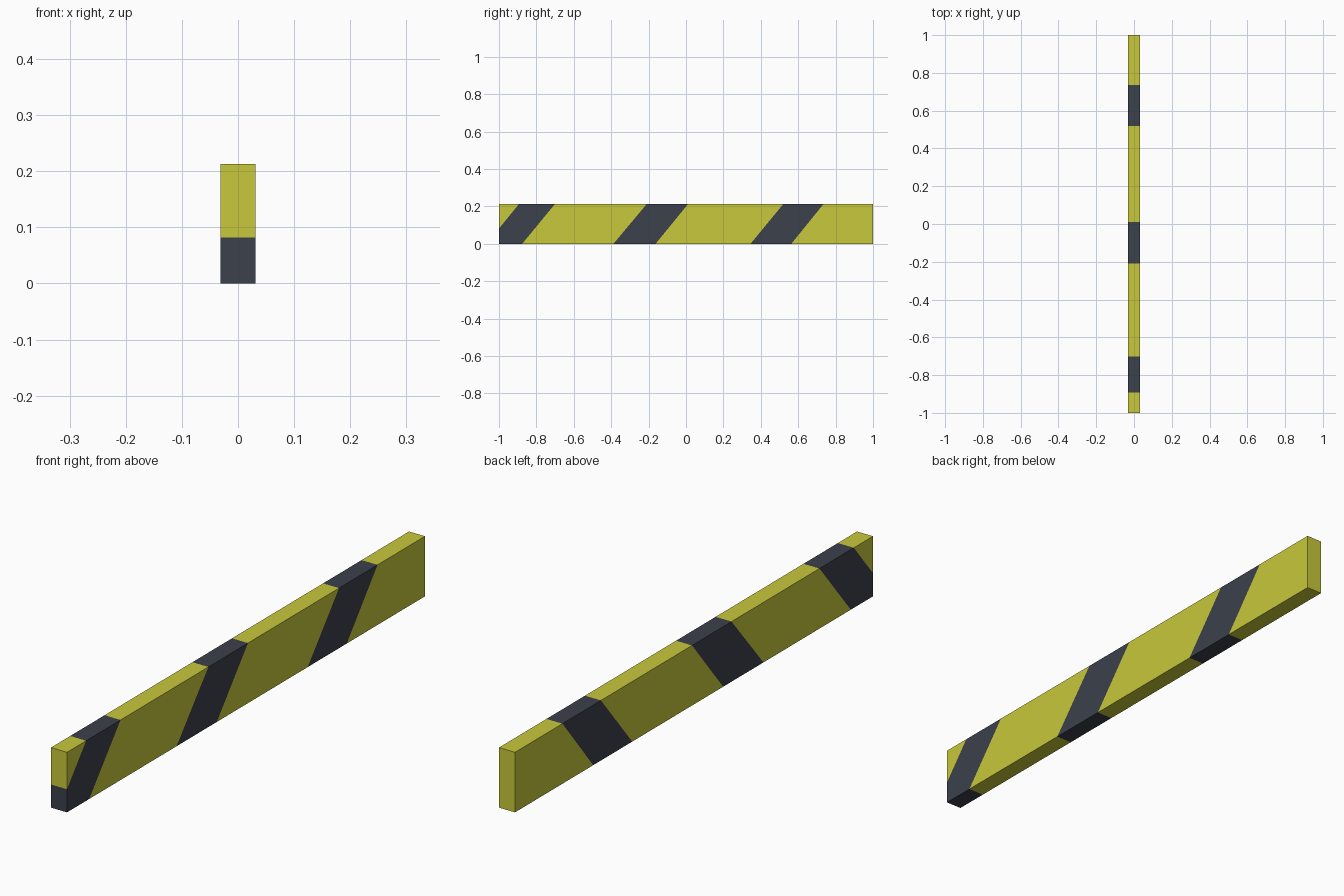
import bpy, bmesh
from mathutils import Vector

if "Cube" in bpy.data.objects:
    bpy.data.objects.remove(bpy.data.objects["Cube"])

W, L, H = 0.0625, 2.0, 0.2125

# Slanted stripes: (bottom y start, bottom y end, top y start, top y end)
STRIPES = [(-1.067, -0.876, -0.893, -0.701),
           (-0.388, -0.163, -0.210, 0.011),
           (0.345, 0.563, 0.520, 0.735)]


def material(name, rgb):
    m = bpy.data.materials.new(name)
    m.diffuse_color = (*rgb, 1)
    m.use_nodes = True
    m.node_tree.nodes["Principled BSDF"].inputs["Base Color"].default_value = m.diffuse_color
    return m


def edge_y(bottom, top, z):
    return bottom + (top - bottom) * z / H


# Barrier plank, a plain box standing on the ground
bm = bmesh.new()
bmesh.ops.create_cube(bm, size=1)
for v in bm.verts:
    v.co = Vector((v.co.x * W, v.co.y * L, (v.co.z + 0.5) * H))

# Cut the plank along both edges of every stripe
for b0, b1, t0, t1 in STRIPES:
    for b, t in ((b0, t0), (b1, t1)):
        bmesh.ops.bisect_plane(bm, geom=bm.verts[:] + bm.edges[:] + bm.faces[:],
                               dist=1e-6, plane_co=(0, b, 0),
                               plane_no=Vector((0, H, b - t)).normalized())

# Faces lying between the two edges of a stripe are dark
for f in bm.faces:
    c = f.calc_center_median()
    f.material_index = int(any(edge_y(b0, t0, c.z) < c.y < edge_y(b1, t1, c.z)
                               for b0, b1, t0, t1 in STRIPES))
bmesh.ops.recalc_face_normals(bm, faces=bm.faces[:])

mesh = bpy.data.meshes.new("striped_plank")
bm.to_mesh(mesh)
bm.free()
mesh.materials.append(material("warning yellow", (0.578, 0.578, 0.045)))
mesh.materials.append(material("dark slate", (0.045, 0.052, 0.070)))
bpy.context.collection.objects.link(bpy.data.objects.new("striped_plank", mesh))
